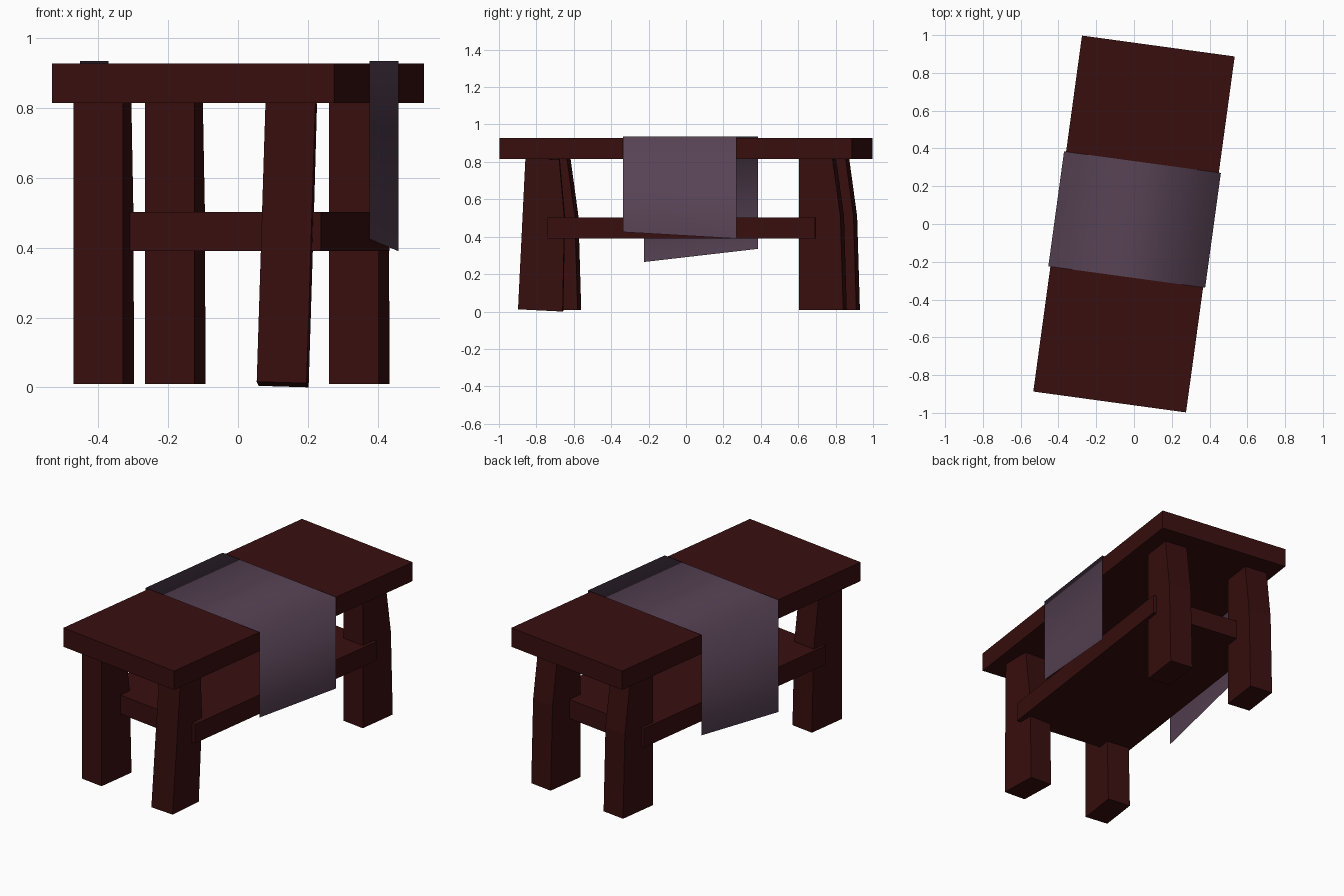
import bpy, bmesh, math
from mathutils import Matrix, Vector

if "Cube" in bpy.data.objects:
    bpy.data.objects.remove(bpy.data.objects["Cube"])

YAW = Matrix.Rotation(math.radians(-7.79), 4, 'Z')   # whole table is turned a little


def material(name, rgb):
    m = bpy.data.materials.new(name)
    m.diffuse_color = (*rgb, 1)
    m.use_nodes = True
    m.node_tree.nodes["Principled BSDF"].inputs["Base Color"].default_value = m.diffuse_color
    return m


WOOD = material("dark red wood", (0.040, 0.0045, 0.0045))
CLOTH = material("dusty purple cloth", (0.095, 0.054, 0.088))


def finish(name, bm, mat, matrix, smooth=False):
    if not smooth:
        bmesh.ops.recalc_face_normals(bm, faces=bm.faces)
    me = bpy.data.meshes.new(name)
    bm.to_mesh(me)
    bm.free()
    me.materials.append(mat)
    for p in me.polygons:
        p.use_smooth = smooth
    ob = bpy.data.objects.new(name, me)
    ob.matrix_world = matrix
    bpy.context.collection.objects.link(ob)
    return ob


def box(name, x0, x1, y0, y1, z0, z1):
    bm = bmesh.new()
    bmesh.ops.create_cube(bm, size=1)
    for v in bm.verts:
        v.co = Vector(((x0 + x1) / 2 + v.co.x * (x1 - x0),
                       (y0 + y1) / 2 + v.co.y * (y1 - y0),
                       (z0 + z1) / 2 + v.co.z * (z1 - z0)))
    return finish(name, bm, WOOD, YAW)


def leg(name, matrix, height=0.81):
    # side profile (y, z), its rear edge bends inward near the top; extruded in x
    w, d = 0.143, 0.239
    prof = [(-d / 2, 0), (d / 2, 0), (d / 2 - 0.015, 0.50),
            (d / 2 - 0.058, height), (-d / 2, height)]
    bm = bmesh.new()
    f = bm.faces.new([bm.verts.new((-w / 2, y, z)) for y, z in prof])
    r = bmesh.ops.extrude_face_region(bm, geom=[f])
    bmesh.ops.translate(bm, vec=(w, 0, 0),
                        verts=[g for g in r["geom"] if isinstance(g, bmesh.types.BMVert)])
    return finish(name, bm, WOOD, matrix)


# Top board and lower shelf
box("table_top", -0.408, 0.408, -0.951, 0.951, 0.815, 0.928)
box("lower_shelf", -0.376, 0.336, -0.704, 0.742, 0.39, 0.503)

# Three straight legs
for name, x, y in (("front_left_leg", -0.288, -0.734),
                   ("back_left_leg", -0.287, 0.770),
                   ("back_right_leg", 0.245, 0.772)):
    leg(name, YAW @ Matrix.Translation((x, y, 0.009)))

# One crooked leg, leaning and twisted
tilt = Matrix.Rotation(math.radians(1.8), 4, 'Y') @ Matrix.Rotation(math.radians(-2.8), 4, 'X')
leg("front_right_leg", Matrix.Translation((0.128, -0.777, 0.008)) @ tilt
    @ Matrix.Rotation(math.radians(-1.5), 4, 'Z'))

# Cloth runner: an open sheet draped over the top, hems uneven
X, Y0, Y1, ZT = 0.419, -0.283, 0.33, 0.935
bm = bmesh.new()
rows = []
for y, left, right in ((Y0, 0.265, 0.425), (Y1, 0.335, 0.39)):
    path = [(-X, left), (-X, ZT), (X, ZT), (X, right)]
    rows.append([bm.verts.new((x, y, z)) for x, z in path])
for i in range(3):
    bm.faces.new((rows[0][i], rows[0][i + 1], rows[1][i + 1], rows[1][i]))
finish("cloth_runner", bm, CLOTH, YAW, smooth=True)
